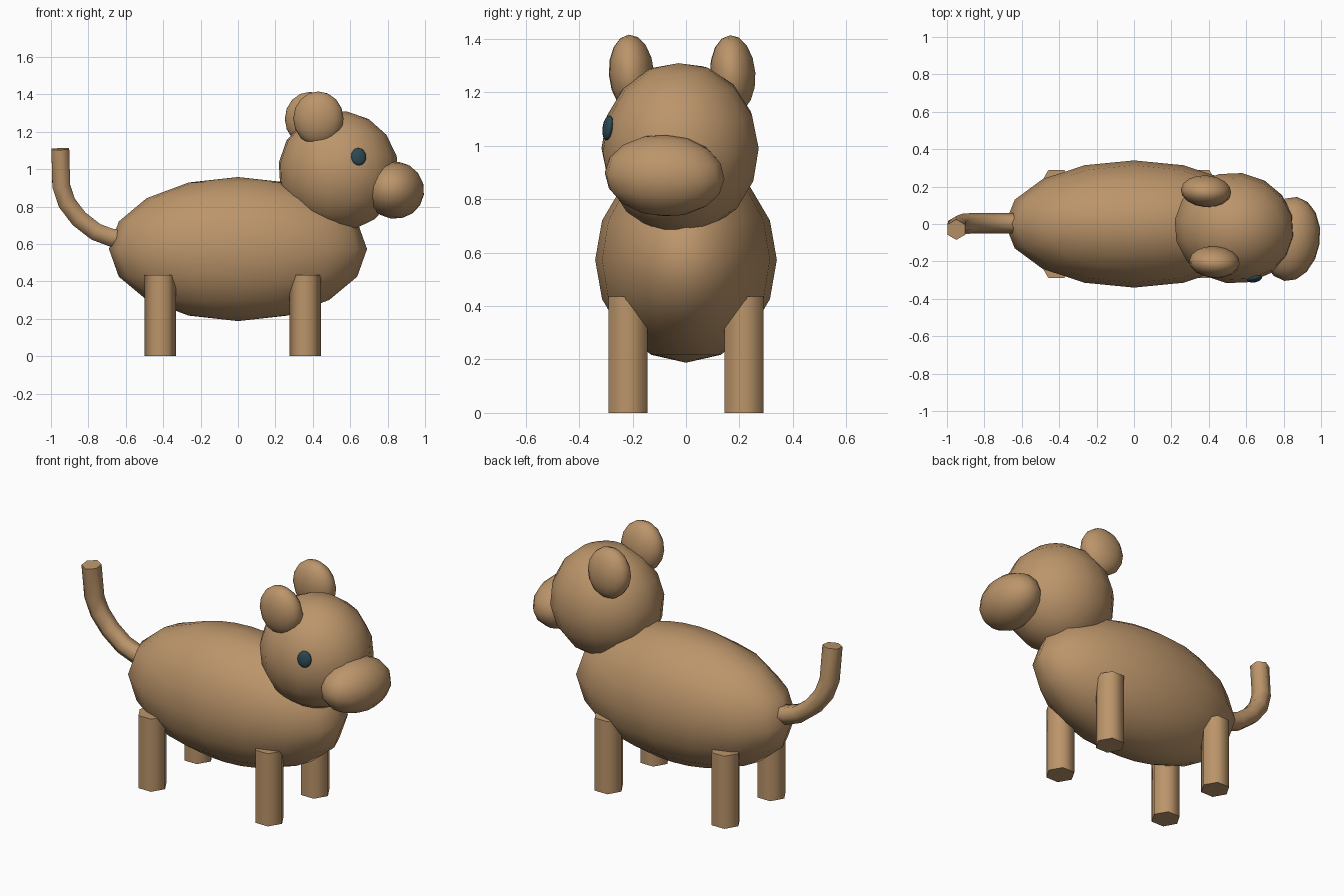
import bpy, bmesh, math
from mathutils import Vector

if "Cube" in bpy.data.objects:
    bpy.data.objects.remove(bpy.data.objects["Cube"])


def material(name, color):
    m = bpy.data.materials.new(name)
    m.diffuse_color = (*color, 1)
    m.use_nodes = True
    m.node_tree.nodes["Principled BSDF"].inputs["Base Color"].default_value = m.diffuse_color
    return m


TAN = material("tan fur", (0.50, 0.30, 0.145))
DARK = material("dark teal eye", (0.025, 0.065, 0.085))


def finish(ob, name, mat):
    ob.name = name
    ob.data.name = name
    ob.data.materials.append(mat)
    bpy.ops.object.select_all(action='DESELECT')
    ob.select_set(True)
    bpy.context.view_layer.objects.active = ob
    bpy.ops.object.shade_smooth_by_angle(angle=math.radians(70))
    return ob


def ellipsoid(name, loc, radii, rot=(0, 0, 0), mat=TAN):
    bpy.ops.mesh.primitive_uv_sphere_add(
        segments=16, ring_count=8, radius=1, location=loc,
        rotation=[math.radians(a) for a in rot])
    ob = bpy.context.object
    ob.scale = radii
    return finish(ob, name, mat)


def tube(name, path, radius, sides=6):
    """Capped tube following a path."""
    pts = [Vector(p) for p in path]
    bm = bmesh.new()
    rings = []
    for i, p in enumerate(pts):
        d = (pts[min(i + 1, len(pts) - 1)] - pts[max(i - 1, 0)]).normalized()
        u = Vector((0, 1, 0))
        u = (u - d * u.dot(d)).normalized()
        v = d.cross(u)
        rings.append([bm.verts.new(p + radius * (math.cos(a) * u + math.sin(a) * v))
                      for a in (math.tau * k / sides for k in range(sides))])
    for a, b in zip(rings, rings[1:]):
        for k in range(sides):
            n = (k + 1) % sides
            bm.faces.new((a[k], a[n], b[n], b[k]))
    bm.faces.new(rings[0])
    bm.faces.new(rings[-1])
    bmesh.ops.recalc_face_normals(bm, faces=bm.faces)
    me = bpy.data.meshes.new(name)
    bm.to_mesh(me)
    bm.free()
    ob = bpy.data.objects.new(name, me)
    bpy.context.collection.objects.link(ob)
    return finish(ob, name, TAN)


# Torso, head and muzzle (head turned slightly to the front side)
ellipsoid("body", (0, 0, 0.573), (0.69, 0.34, 0.385))
ellipsoid("head", (0.537, -0.022, 0.99), (0.325, 0.297, 0.322), (0, 8, -8))
ellipsoid("muzzle", (0.838, -0.08, 0.888), (0.158, 0.227, 0.153), (-3, 8, -9))

# Ears
ellipsoid("near_ear", (0.43, -0.204, 1.27), (0.135, 0.085, 0.146), (4, 0, -4))
ellipsoid("far_ear", (0.385, 0.175, 1.268), (0.135, 0.085, 0.146), (4, 0, -4))

# Single eye
ellipsoid("eye", (0.645, -0.292, 1.067), (0.041, 0.019, 0.047), (-8, 0, 12), DARK)

# Six-sided legs
for end, x in (("rear", -0.415), ("front", 0.36)):
    for side, y in (("near", -0.217), ("far", 0.217)):
        bpy.ops.mesh.primitive_cylinder_add(
            vertices=6, radius=0.084, depth=0.435, location=(x, y, 0.2175),
            rotation=(0, 0, math.radians(30)))
        finish(bpy.context.object, f"{end}_{side}_leg", TAN)

# Upturned tail
tube("tail", [(-0.60, 0.005, 0.625), (-0.68, 0.005, 0.635), (-0.76, 0.005, 0.665),
              (-0.85, 0.005, 0.735), (-0.915, 0, 0.82), (-0.945, -0.01, 0.91),
              (-0.95, -0.03, 1.108)], 0.055)
